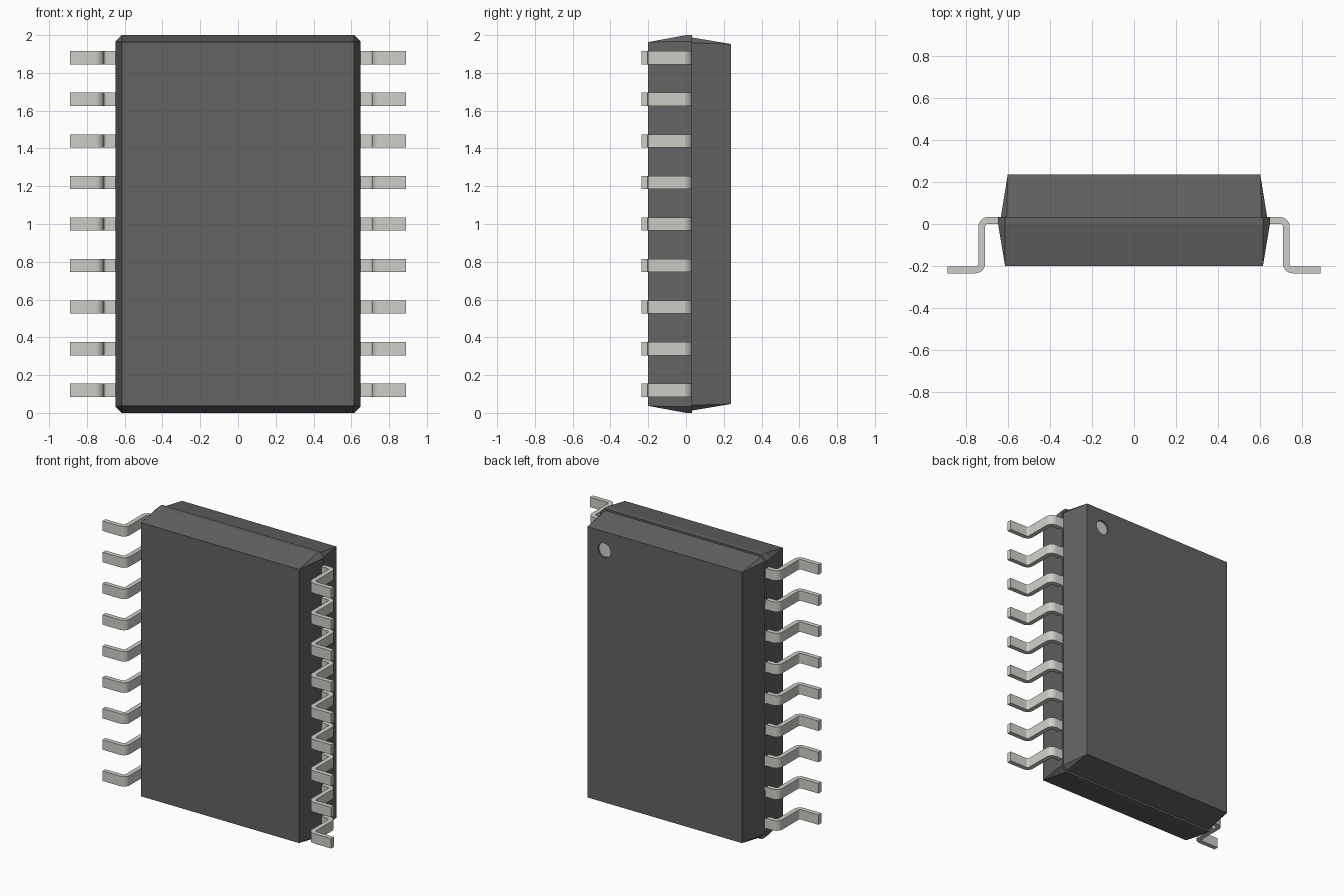
import bpy, bmesh, math
from mathutils import Matrix, Vector

if "Cube" in bpy.data.objects:
    bpy.data.objects.remove(bpy.data.objects["Cube"])


def material(name, rgb):
    m = bpy.data.materials.new(name)
    m.diffuse_color = (*rgb, 1)
    m.use_nodes = True
    m.node_tree.nodes["Principled BSDF"].inputs["Base Color"].default_value = m.diffuse_color
    return m


DARK = material("dark_plastic", (0.125, 0.125, 0.125))
METAL = material("pale_metal", (0.62, 0.62, 0.58))


def add_object(name, bm, mat):
    bmesh.ops.recalc_face_normals(bm, faces=bm.faces)
    me = bpy.data.meshes.new(name)
    bm.to_mesh(me)
    bm.free()
    ob = bpy.data.objects.new(name, me)
    bpy.context.collection.objects.link(ob)
    me.materials.append(mat)
    return ob


def outline(hx, hz, y, cut=0):
    """Rectangle around z = 1 in the plane y, with optional corner cuts."""
    corners = [(hx - cut, hz), (hx, hz - cut)] if cut else [(hx, hz)]
    return [(sx * x, y, 1 + sz * z) for x, z in corners for sx in (1, -1) for sz in (1, -1)]


def shell(name, points):
    """Tapered body half: hull around its outlines, coplanar faces merged."""
    bm = bmesh.new()
    for p in points:
        bm.verts.new(p)
    bmesh.ops.convex_hull(bm, input=bm.verts)
    bmesh.ops.dissolve_limit(bm, angle_limit=math.radians(0.5), verts=bm.verts, edges=bm.edges)
    return add_object(name, bm, DARK)


# Body halves, meeting at the parting step
shell("body_front_half", outline(0.615, 0.963, -0.20) + outline(0.648, 1.0, 0.0, 0.033)
      + outline(0.648, 1.0, 0.033, 0.033))
back = shell("body_back_half", outline(0.635, 0.987, 0.033, 0.028) + outline(0.602, 0.953, 0.237))


# Round pin-one marker sunk in the back face
def disc(name, r, y0, y1, mat):
    bm = bmesh.new()
    place = Matrix.Translation((0.47, (y0 + y1) / 2, 1.82)) @ Matrix.Rotation(math.pi / 2, 4, "X")
    bmesh.ops.create_cone(bm, cap_ends=True, segments=32, radius1=r, radius2=r,
                          depth=y1 - y0, matrix=place)
    return add_object(name, bm, mat)


cutter = disc("marker_cutter", 0.05, 0.215, 0.27, DARK)
cutter.hide_render = True
hole = back.modifiers.new("marker_hole", "BOOLEAN")
hole.operation = "DIFFERENCE"
hole.solver = "EXACT"
hole.object = cutter
disc("pin_one_marker", 0.05, 0.205, 0.224, METAL)


# Gull-wing lead: centre line with rounded bends, given thickness and width
T, R, W, PITCH = 0.032, 0.03, 0.07, 0.22
bends = [((0.726, 0.017), 90, 0, 1), ((0.726, -0.219), 180, 270, -1)]
centre = [((0.60, 0.017), (0, 1))]
for (cx, cy), a0, a1, side in bends:
    ox, oy = cx - side * R, cy - side * R
    for i in range(7):
        a = math.radians(a0 + (a1 - a0) * i / 6)
        n = (math.cos(a), math.sin(a))
        centre.append(((ox + R * n[0], oy + R * n[1]), (side * n[0], side * n[1])))
centre.append(((0.89, -0.219), (0, 1)))
sides = [[Vector(p) + Vector(n) * s * T / 2 for p, n in centre] for s in (1, -1)]
profile = sides[0] + sides[1][::-1]

bm = bmesh.new()
z0 = 1 - 4 * PITCH - W / 2
face = bm.faces.new([bm.verts.new((p.x, p.y, z0)) for p in profile])
copy = bmesh.ops.duplicate(bm, geom=[face])["geom"]  # keeps the end cap closed
bm.faces.remove(next(g for g in copy if isinstance(g, bmesh.types.BMFace)))
bmesh.ops.delete(bm, geom=[g for g in copy if isinstance(g, bmesh.types.BMVert)], context="VERTS")
new = bmesh.ops.extrude_face_region(bm, geom=[face], use_keep_orig=True)["geom"]
bmesh.ops.translate(bm, verts=[v for v in new if isinstance(v, bmesh.types.BMVert)], vec=(0, 0, W))
leads = add_object("leads", bm, METAL)
bpy.context.view_layer.objects.active = leads
leads.select_set(True)
bpy.ops.object.shade_smooth_by_angle(angle=math.radians(30))

# Nine leads per side, mirrored
row = leads.modifiers.new("row", "ARRAY")
row.count = 9
row.use_relative_offset = False
row.use_constant_offset = True
row.constant_offset_displace = (0, 0, PITCH)
leads.modifiers.new("both_sides", "MIRROR").use_mirror_merge = False
